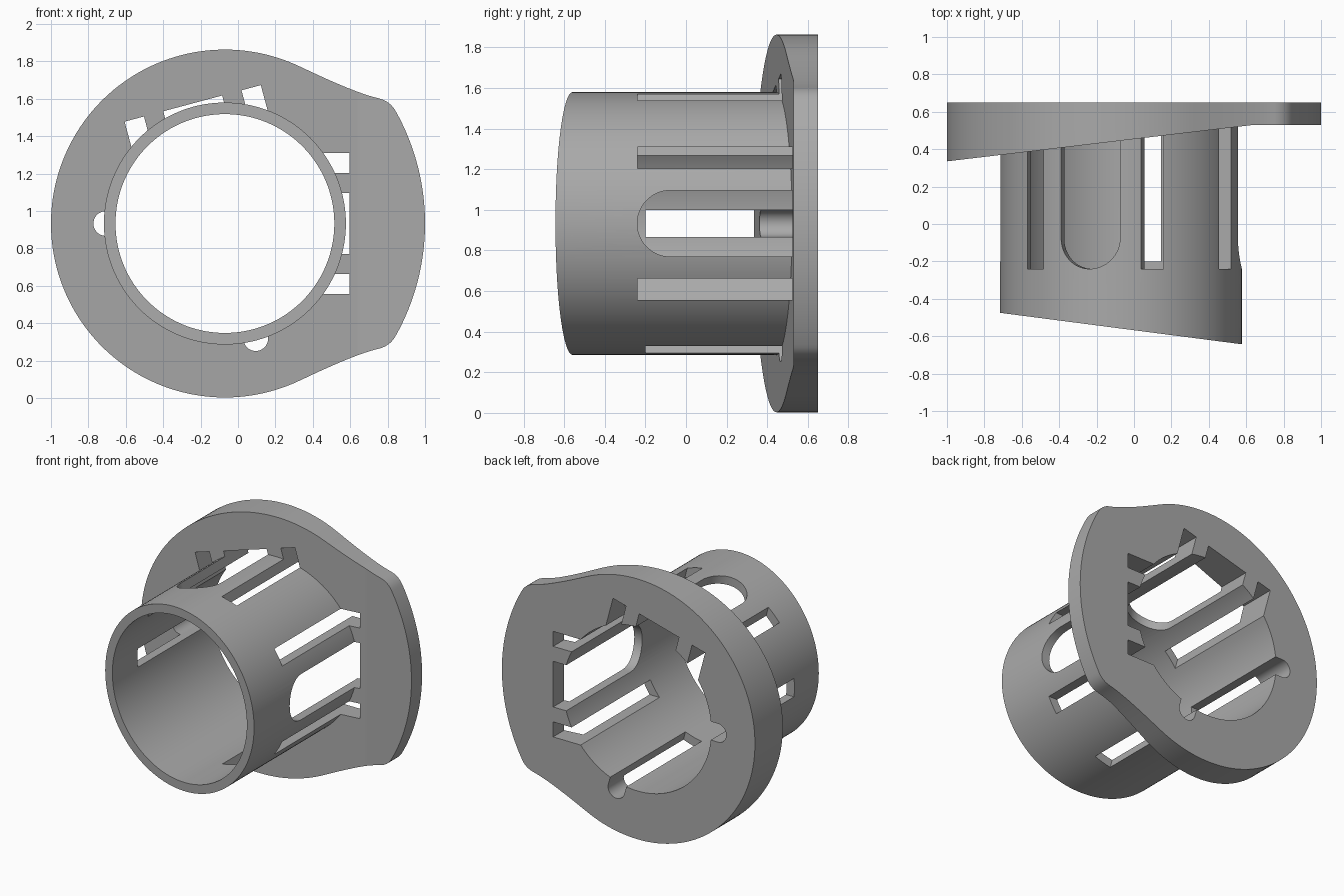
import bpy, bmesh, math
from mathutils import Vector

cube = bpy.data.objects.get("Cube")
if cube:
    bpy.data.objects.remove(cube, do_unlink=True)

CX, CZ = -0.07, 0.933          # sleeve axis
R_OUT, R_IN, R_FLANGE = 0.647, 0.585, 0.93
BACK = 0.65

grey = bpy.data.materials.new("plain_grey")
grey.use_nodes = True
colour = (0.4, 0.4, 0.4, 1)
grey.diffuse_color = colour
grey.node_tree.nodes["Principled BSDF"].inputs["Base Color"].default_value = colour


def prism(name, pts, place, low, high, split_x=None, front=None):
    """Extrude a 2D outline; optionally crease it at split_x and slant its front."""
    bm = bmesh.new()
    rings = [[bm.verts.new(place(p, q, h)) for p, q in pts] for h in (low, high)]
    bm.faces.new(rings[0])
    bm.faces.new(rings[1][::-1])
    n = len(pts)
    for i in range(n):
        j = (i + 1) % n
        bm.faces.new((rings[0][i], rings[1][i], rings[1][j], rings[0][j]))
    if split_x is not None:
        bmesh.ops.bisect_plane(bm, geom=bm.verts[:] + bm.edges[:] + bm.faces[:],
                               plane_co=(split_x, 0, 0), plane_no=(1, 0, 0))
    if front:
        for v in bm.verts:
            if abs(v.co.y - low) < 1e-4:
                v.co.y = front(v.co.x)
    bmesh.ops.recalc_face_normals(bm, faces=bm.faces[:])
    mesh = bpy.data.meshes.new(name)
    bm.to_mesh(mesh)
    bm.free()
    mesh.materials.append(grey)
    obj = bpy.data.objects.new(name, mesh)
    bpy.context.collection.objects.link(obj)
    return obj


def arc(cx, cy, r, start, end, n):
    return [(cx + r * math.cos(start + (end - start) * i / n),
             cy + r * math.sin(start + (end - start) * i / n)) for i in range(n + 1)]


def bend(a, b, c, n):
    """Quadratic curve from a to c, pulled towards b."""
    a, b, c = Vector(a), Vector(b), Vector(c)
    return [tuple(a * (1 - t) ** 2 + b * 2 * t * (1 - t) + c * t * t)
            for t in (i / n for i in range(n + 1))]


def along_y(x, z, y):
    return Vector((CX + x, y, CZ + z))


def circle(r):
    return arc(0, 0, r, 0, math.tau, 144)[:-1]


# Flange: round plate with a shouldered lobe on one side
top = bend((0.40, 0.84), (0.698, 0.697), (0.82, 0.67), 16)
shoulder = bend((0.82, 0.67), (0.885, 0.655), (0.915, 0.597), 8)
lobe_r = 1.23
sweep = math.asin(0.597 / lobe_r)
lobe = arc(1.07 - lobe_r, 0, lobe_r, sweep, 0, 16)
upper = top[1:] + shoulder[1:] + lobe[1:]
lower = [(x, -z) for x, z in upper[-2::-1]]
join = math.atan2(0.84, 0.40)
rim = arc(0, 0, R_FLANGE, -join, join - math.tau, 110)
sleeve = prism("flanged_sleeve", upper + lower + rim, along_y, 0, BACK,
               split_x=0.64, front=lambda x: min(0.454 + 0.119 * x, 0.53))

# Tube with an oblique mouth
tube = prism("tube", circle(R_OUT), along_y, -1, 0.6,
             front=lambda x: -0.568 - 0.13 * x)

# Cutters: bore, two sets of three slots, and the two grooves opposite them
cutters = [prism("bore_cutter", circle(R_IN), along_y, -1, 1)]
for deg in (0, 105):
    a = math.radians(deg)
    u = Vector((math.cos(a), 0, math.sin(a)))
    t = Vector((-math.sin(a), 0, math.cos(a)))
    axis = Vector((CX, 0, CZ))

    def radial(y, s, h):
        return axis + u * h + t * s + Vector((0, y, 0))

    def opposite(r, s, y):
        return axis - u * r + t * s + Vector((0, y, 0))

    for side in (-1, 1):
        box = [(-0.24, side * 0.27), (1, side * 0.27), (1, side * 0.377), (-0.24, side * 0.377)]
        cutters.append(prism("side_slot_cutter", box, radial, 0.3, 0.665))
    rounded = [(1, 0.163)] + arc(-0.077, 0, 0.163, math.pi / 2, 1.5 * math.pi, 32) + [(1, -0.163)]
    cutters.append(prism("round_slot_cutter", rounded, radial, 0.3, 0.665))
    groove = [(0.4, -0.066)] + arc(0.637, 0, 0.066, -math.pi / 2, math.pi / 2, 24) + [(0.4, 0.066)]
    cutters.append(prism("groove_cutter", groove, opposite, -0.2, 1))

# Join the tube to the flange, then cut every opening
bpy.context.view_layer.objects.active = sleeve
for tool, op in [(tube, "UNION")] + [(c, "DIFFERENCE") for c in cutters]:
    mod = sleeve.modifiers.new("cut", "BOOLEAN")
    mod.operation, mod.solver, mod.object = op, "EXACT", tool
    bpy.ops.object.modifier_apply(modifier=mod.name)
    bpy.data.objects.remove(tool, do_unlink=True)

bpy.ops.object.select_all(action="DESELECT")
sleeve.select_set(True)
bpy.ops.object.shade_smooth_by_angle(angle=math.radians(30))
